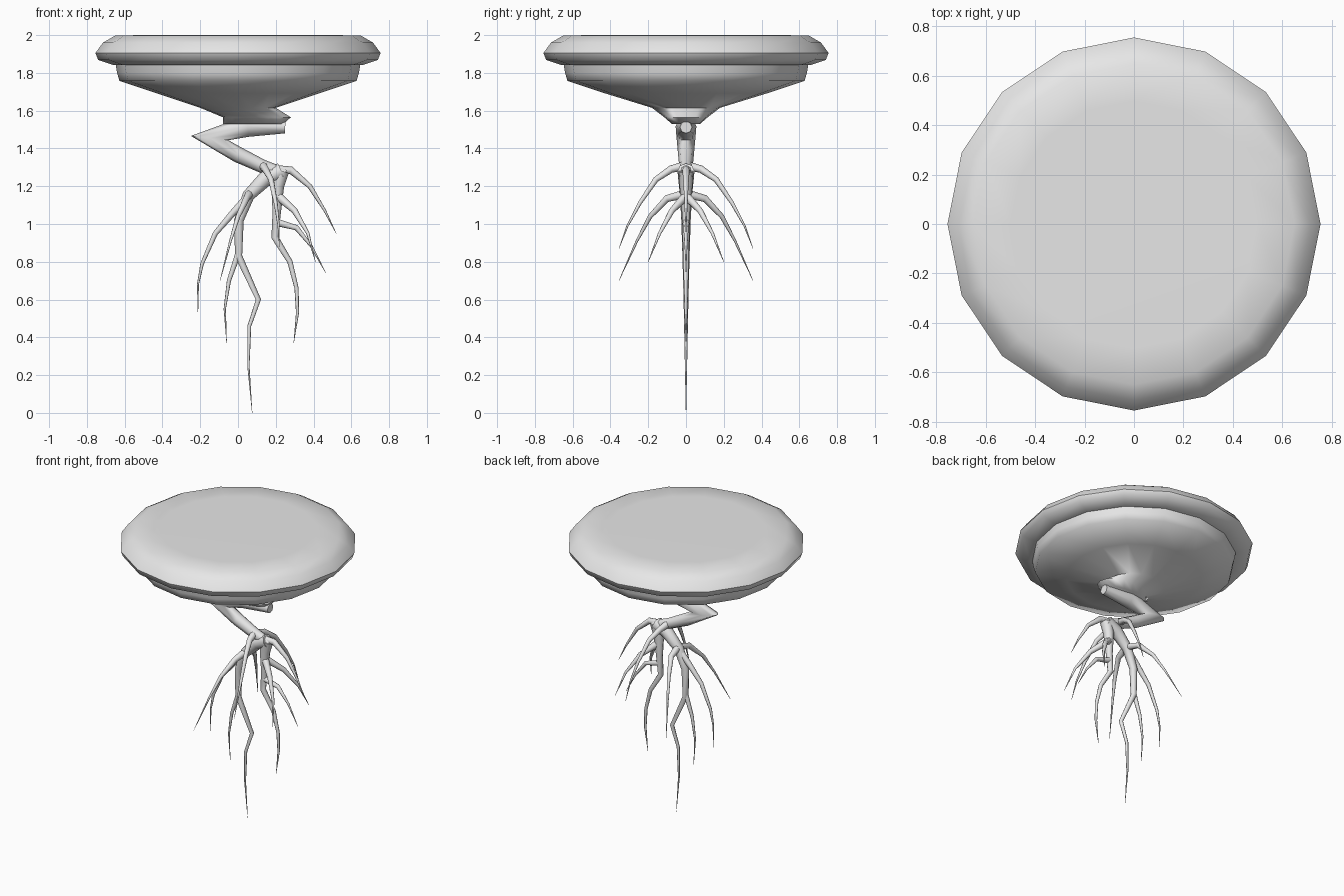
import bpy, bmesh, math
from mathutils import Vector

cube = bpy.data.objects.get("Cube")
if cube:
    bpy.data.objects.remove(cube)

SIDES = 16
ROOT_SIDES = 8

grey = bpy.data.materials.new("plain_grey")
grey.use_nodes = True
grey.diffuse_color = (0.8, 0.8, 0.8, 1)
grey.node_tree.nodes["Principled BSDF"].inputs["Base Color"].default_value = (0.8, 0.8, 0.8, 1)


def loft(name, rings, angle):
    """Skin a list of vertex rings into a closed, smooth-shaded object."""
    bm = bmesh.new()
    loops = [[bm.verts.new(p) for p in ring] for ring in rings]
    n = len(loops[0])
    for a, b in zip(loops, loops[1:]):
        for i in range(n):
            j = (i + 1) % n
            bm.faces.new((a[i], a[j], b[j], b[i]))
    bm.faces.new(loops[0])
    bm.faces.new(loops[-1])
    bmesh.ops.recalc_face_normals(bm, faces=bm.faces)
    mesh = bpy.data.meshes.new(name)
    bm.to_mesh(mesh)
    bm.free()
    mesh.materials.append(grey)
    obj = bpy.data.objects.new(name, mesh)
    bpy.context.collection.objects.link(obj)
    bpy.ops.object.select_all(action='DESELECT')
    obj.select_set(True)
    bpy.context.view_layer.objects.active = obj
    bpy.ops.object.shade_smooth_by_angle(angle=math.radians(angle))
    return obj


def turned(name, profile, angle):
    """Stack of ellipses: (x radius, y radius, height, x centre)."""
    rings = []
    for rx, ry, z, cx in profile:
        turns = [math.tau * i / SIDES for i in range(SIDES)]
        rings.append([(cx + rx * math.cos(t), ry * math.sin(t), z) for t in turns])
    return loft(name, rings, angle)


def tube(name, path, radii, side=(0, 1, 0)):
    """Mitred tapering tube along a path, bending about the side axis."""
    pts = [Vector(p) for p in path]
    if len(radii) == 2:
        last = len(pts) - 1
        radii = [radii[0] + (radii[1] - radii[0]) * i / last for i in range(last + 1)]
    rings = []
    for i, p in enumerate(pts):
        d0 = (p - pts[i - 1]).normalized() if i else (pts[1] - p).normalized()
        d1 = (pts[i + 1] - p).normalized() if i < len(pts) - 1 else d0
        t = (d0 + d1).normalized()
        u = Vector(side)
        u = (u - t * u.dot(t)).normalized()
        v = t.cross(u)
        mitre = min(2, 1 / max(0.1, t.dot(d0)))
        ring = []
        for k in range(ROOT_SIDES):
            a = math.tau * k / ROOT_SIDES
            ring.append(p + radii[i] * (u * math.cos(a) + v * mitre * math.sin(a)))
        rings.append(ring)
    return loft(name, rings, 75)


def flat(points):
    """Path in the middle plane from (x, z) pairs."""
    return [(x, 0, z) for x, z in points]


# Rounded disc on top
turned("top_disc", [(r, r, z, 0) for r, z in (
    (0.62, 1.84), (0.66, 1.842), (0.74, 1.868), (0.755, 1.905),
    (0.715, 1.96), (0.65, 1.998), (0.5, 2.0))], 50)

# Funnel-shaped underside ending in an off-centre lip
turned("underside", [
    (0.648, 0.648, 1.845, 0), (0.64, 0.64, 1.80, 0), (0.628, 0.628, 1.758, 0),
    (0.43, 0.43, 1.692, 0), (0.2, 0.18, 1.615, 0), (0.18, 0.115, 1.565, 0.1),
    (0.16, 0.075, 1.53, 0.08)], 75)

# Twisted trunk
tube("trunk", flat([(0.25, 1.512), (0.05, 1.517), (-0.15, 1.455),
                    (0, 1.367), (0.13, 1.305), (0.25, 1.265)]),
     [0.032, 0.055, 0.05, 0.042, 0.036, 0.03])

# Main roots in the middle plane
tube("long_root", flat([(0.23, 1.28), (0.15, 1.245), (0.055, 1.15), (0.005, 1.02), (0.003, 0.83),
                        (0.108, 0.6), (0.06, 0.46), (0.055, 0.25), (0.075, 0)]),
     [0.045, 0.042, 0.032, 0.025, 0.019, 0.013, 0.01, 0.006, 0.001])
tube("lower_left_root", flat([(0.003, 0.85), (-0.048, 0.7), (-0.07, 0.55), (-0.06, 0.37)]),
     [0.016, 0.001])
tube("upper_left_root", flat([(0.05, 1.14), (-0.03, 1.055), (-0.12, 0.95), (-0.19, 0.79),
                              (-0.212, 0.68), (-0.212, 0.53)]), [0.022, 0.001])
tube("middle_root", flat([(0.23, 1.28), (0.21, 1.2), (0.205, 1.06), (0.195, 0.93), (0.275, 0.8),
                          (0.31, 0.66), (0.315, 0.53), (0.295, 0.37)]),
     [0.04, 0.034, 0.022, 0.018, 0.014, 0.011, 0.008, 0.001])
tube("upper_right_root", flat([(0.22, 1.285), (0.28, 1.285), (0.38, 1.2), (0.46, 1.07), (0.52, 0.95)]),
     [0.025, 0.001])
tube("lower_right_root", flat([(0.2, 1.01), (0.31, 0.98), (0.39, 0.88), (0.465, 0.74)]),
     [0.02, 0.001])

# Side roots, mirrored front and back: (x, distance, height)
SIDE_ROOTS = {
    "high": [(0.13, 0, 1.31), (0.145, 0.08, 1.29), (0.175, 0.16, 1.235), (0.2, 0.245, 1.11),
             (0.215, 0.31, 0.99), (0.22, 0.355, 0.87)],
    "left": [(0.06, 0, 1.16), (0.045, 0.1, 1.135), (0.0, 0.19, 1.04), (-0.04, 0.26, 0.91),
             (-0.095, 0.355, 0.7)],
    "right": [(0.21, 0, 1.15), (0.3, 0.075, 1.07), (0.37, 0.14, 0.95), (0.41, 0.2, 0.8)],
}
for label, path in SIDE_ROOTS.items():
    for end, s in (("front", -1), ("back", 1)):
        across = (0, 1, 0) if label == "right" else (1, 0, 0)
        tube(f"{end}_{label}_root", [(x, s * y, z) for x, y, z in path], [0.024, 0.001], across)
